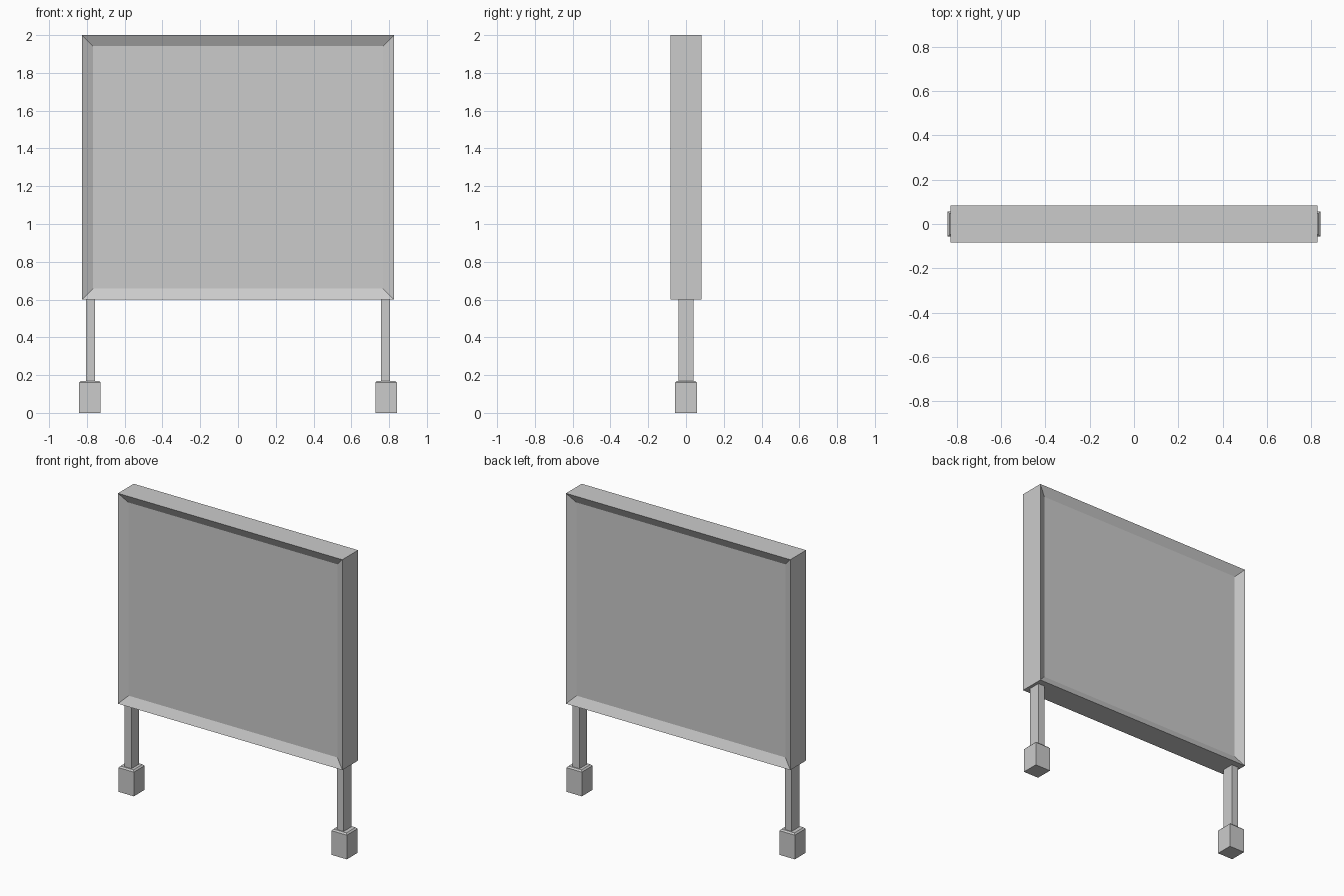
import bpy, bmesh
from mathutils import Vector

if "Cube" in bpy.data.objects:
    bpy.data.objects.remove(bpy.data.objects["Cube"])


def make_object(name, bm):
    mesh = bpy.data.meshes.new(name)
    bm.to_mesh(mesh)
    bm.free()
    obj = bpy.data.objects.new(name, mesh)
    bpy.context.collection.objects.link(obj)
    return obj


def box(lo, hi):
    bm = bmesh.new()
    bmesh.ops.create_cube(bm, size=1)
    lo, hi = Vector(lo), Vector(hi)
    bmesh.ops.scale(bm, vec=hi - lo, verts=bm.verts)
    bmesh.ops.translate(bm, vec=(lo + hi) / 2, verts=bm.verts)
    bm.normal_update()
    return bm


# Framed board: inset front and back faces, then push the panels inward
board = box((-0.826, -0.083, 0.6), (0.826, 0.083, 2.0))
for face in [f for f in board.faces if abs(f.normal.y) > 0.9]:
    bmesh.ops.inset_individual(board, faces=[face], thickness=0.081)
    bmesh.ops.translate(board, vec=-face.normal * 0.03, verts=face.verts)
make_object("framed_board", board)

# Posts and footings, one per side
for side, sx in (("left", -1), ("right", 1)):
    def span(a, b):
        return sorted((a * sx, b * sx))

    x0, x1 = span(0.756, 0.806)
    make_object(side + "_post", box((x0, -0.041, 0.15), (x1, 0.041, 0.61)))

    # Footing block with a small chamfer around its top
    x0, x1 = span(0.727, 0.841)
    foot = box((x0, -0.057, 0), (x1, 0.057, 0.17))
    rim = [e for e in foot.edges if all(v.co.z > 0.1 for v in e.verts)]
    bmesh.ops.bevel(foot, geom=rim, offset=0.009, segments=1, affect='EDGES')
    make_object(side + "_footing", foot)
